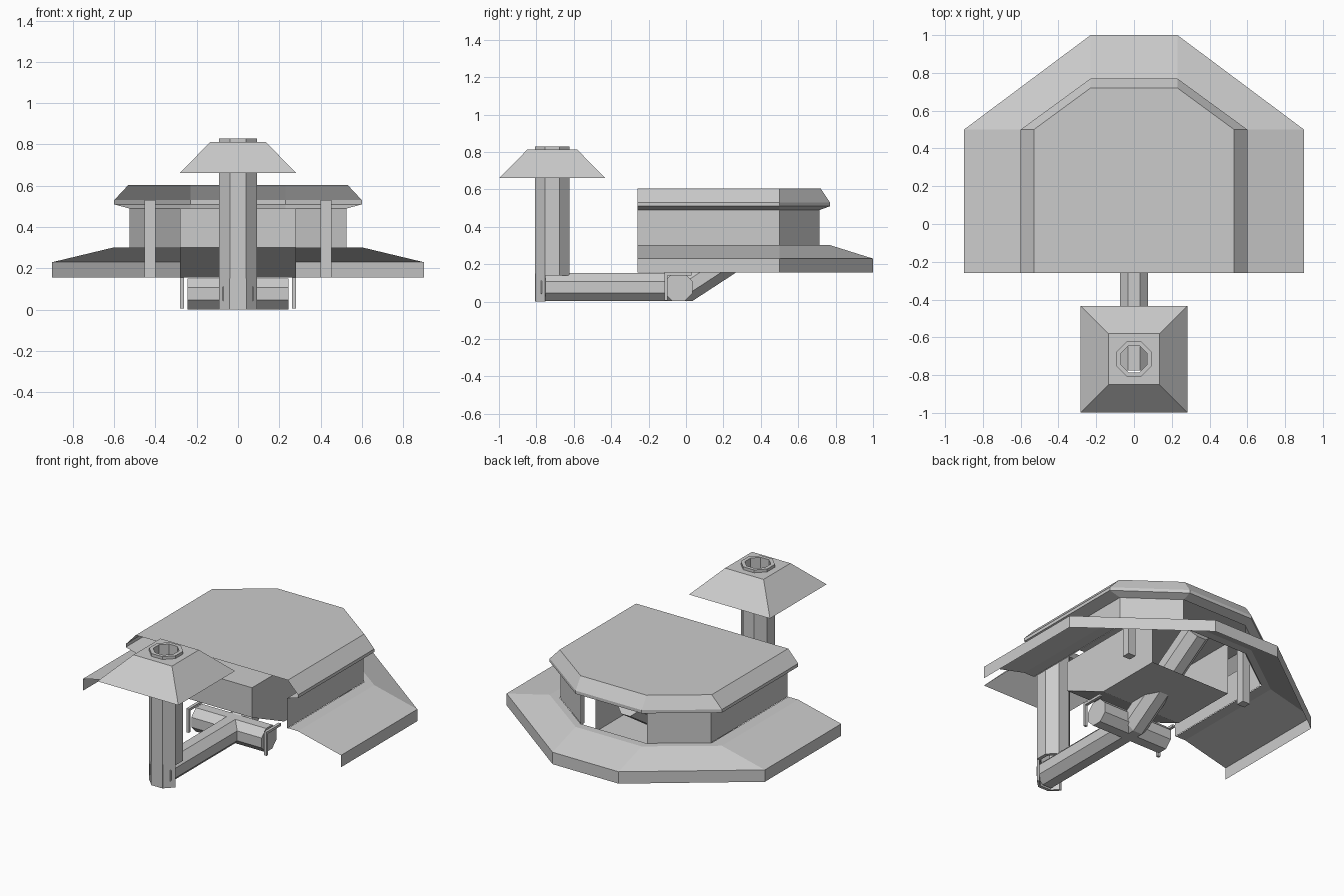
import bpy, math
from mathutils import Vector

if "Cube" in bpy.data.objects:
    bpy.data.objects.remove(bpy.data.objects["Cube"])


def make(name, verts, faces):
    me = bpy.data.meshes.new(name)
    me.from_pydata([tuple(v) for v in verts], [], faces)
    me.validate()
    ob = bpy.data.objects.new(name, me)
    bpy.context.collection.objects.link(ob)
    return ob


def loft(name, rings, closed=True, cap_start=False, cap_end=False, skip=()):
    # bridge equal rings of points; skip holds (ring, segment) gaps
    n = len(rings[0])
    verts = [p for r in rings for p in r]
    faces = []
    for i in range(len(rings) - 1):
        for j in range(n if closed else n - 1):
            if (i, j) in skip:
                continue
            k = (j + 1) % n
            faces.append((i*n + j, i*n + k, (i+1)*n + k, (i+1)*n + j))
    if cap_start:
        faces.append(tuple(range(n))[::-1])
    if cap_end:
        faces.append(tuple(range((len(rings) - 1)*n, len(rings)*n)))
    return make(name, verts, faces)


def box(name, x0, x1, y0, y1, z0, z1):
    ring = lambda z: [(x0, y0, z), (x1, y0, z), (x1, y1, z), (x0, y1, z)]
    return loft(name, [ring(z0), ring(z1)], cap_start=True, cap_end=True)


def octagon(apothem):
    r = apothem / math.cos(math.pi / 8)
    return [(r*math.cos(math.pi/8 + i*math.pi/4), r*math.sin(math.pi/8 + i*math.pi/4))
            for i in range(8)]


def outline(w, yb, z):
    return [(w, -.26, z), (w, .5, z), (.23, yb, z), (-.23, yb, z), (-w, .5, z), (-w, -.26, z)]


# Skirt, wall with rear opening, and roof: shells open at the front
loft("skirt", [outline(.9, 1, .155), outline(.9, 1, .23), outline(.6, .77, .302),
               outline(.53, .72, .302)], closed=False)
loft("wall", [outline(.525, .715, .30), outline(.525, .715, .49)], closed=False, skip={(0, 2)})
loft("roof", [outline(.525, .715, .49), outline(.6, .77, .51), outline(.6, .77, .53),
              outline(.53, .72, .605)], closed=False, cap_end=True)

# Inner hood, open at the back
prof = [(.5, .49), (-.26, .49), (-.26, .302), (.06, .155), (.5, .155)]
hood = [[(x, y, z) for y, z in prof] for x in (-.28, .28)]
loft("inner_hood", hood, closed=False, cap_start=True, cap_end=True)

# Support posts and thin hooks beside the cross pipe
for s, side in ((-1, "left"), (1, "right")):
    a, b = sorted((s*.4, s*.452))
    box(side + "_post", a, b, .44, .49, .155, .53)
    a, b = sorted((s*.262, s*.28))
    box(side + "_hook_leg", a, b, -.115, -.1, .005, .155)
    box(side + "_hook_arm", a, b, -.1, .03, .14, .155)

# Main pipe: runs back along the ground, then slopes up into the hood
o = octagon(.075)
slope = math.atan2(.15, .23)
path = [((-.775, .077), 0), ((.01, .077), slope/2), ((.56, .077 + .55*math.tan(slope)), slope)]
rings = []
for (y, z), t in path:
    k = 1 / math.cos(slope/2) if t == slope/2 else 1
    rings.append([(a, y - k*b*math.sin(t), z + k*b*math.cos(t)) for a, b in o])
loft("main_pipe", rings, cap_start=True, cap_end=True)

# Cross pipe
loft("cross_pipe", [[(x, -.04 + a, .077 + b) for a, b in o] for x in (-.245, .245)],
     cap_start=True, cap_end=True)

# Hollow chimney with a front tongue reaching the ground
ring = lambda ap, z: [(a, -.715 + b, z) for a, b in octagon(ap)]
loft("chimney", [ring(.07, .14), ring(.092, .14), ring(.092, .83), ring(.07, .83), ring(.07, .14)])
box("chimney_front", -.04, .04, -.807, -.787, 0, .15)
for s in (-1, 1):
    tongue = [[(s*.038, -.807, z), (s*.092, -.753, z), (s*.075, -.75, z), (s*.038, -.787, z)]
              for z in (0.0, .15)]
    loft("chimney_side", tongue, cap_start=True, cap_end=True)

# Square sloping chimney cap, open underneath
sq = lambda h, z: [(-h, -.715-h, z), (h, -.715-h, z), (h, -.715+h, z), (-h, -.715+h, z)]
loft("chimney_cap", [sq(.282, .662), sq(.134, .812)])
# Flat collar between the cap and the chimney
sqr = [(a, -.715 + b, .812) for a, b in octagon(.134)]
m = .134
sq8 = []
for x, y, z in sqr:
    q = m / max(abs(x), abs(y + .715))
    sx, sy = math.copysign(m, x), math.copysign(m, y + .715)
    sq8.append((sx, -.715 + sy, z))
collar = loft("cap_collar", [sq8, ring(.092, .812)])
collar.data.validate()
